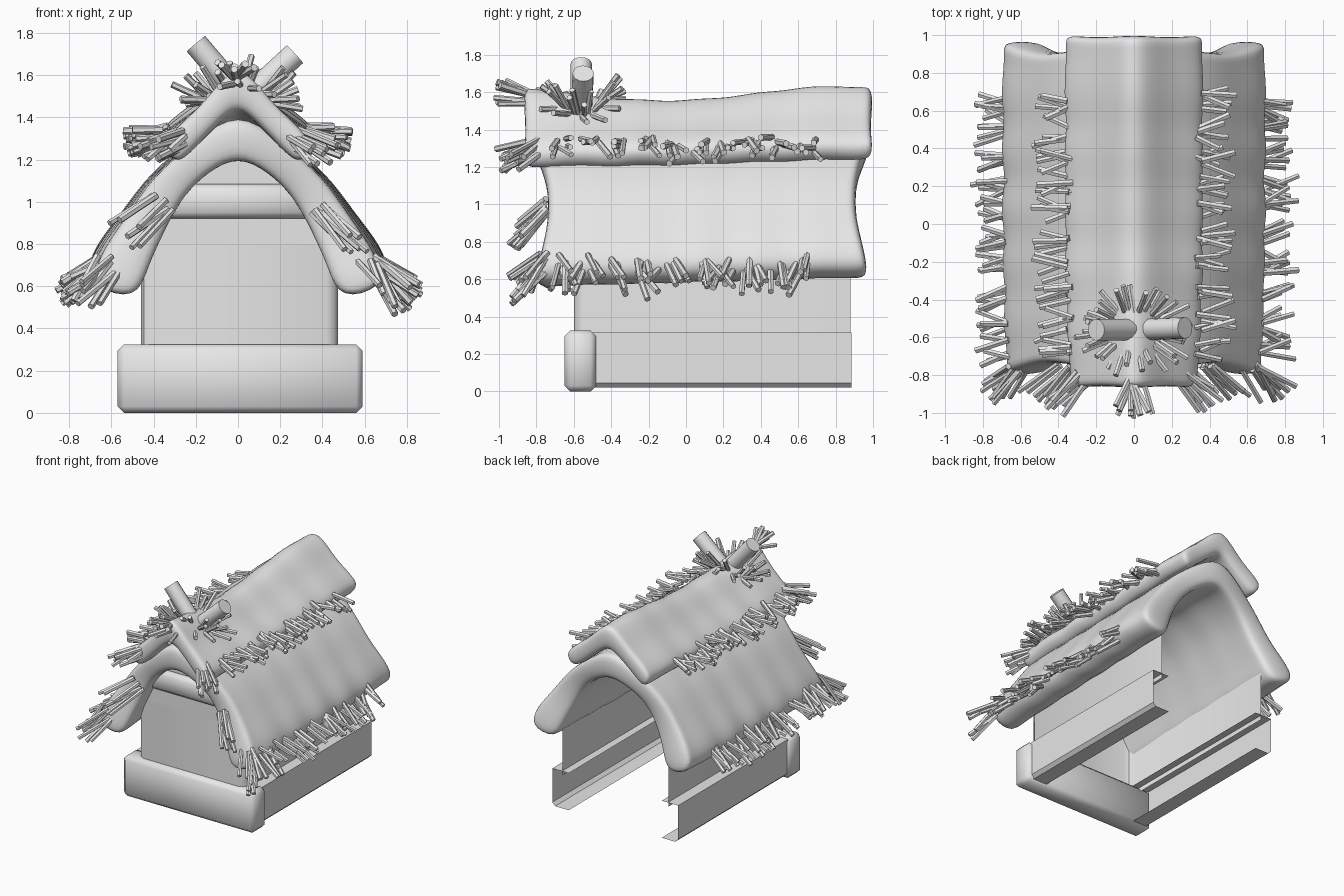
import bpy, bmesh, math, random
from mathutils import Vector

random.seed(4)
cube = bpy.data.objects.get("Cube")
if cube:
    bpy.data.objects.remove(cube)

mat = bpy.data.materials.new("plain grey")
mat.use_nodes = True
grey = (0.8, 0.8, 0.8, 1)
mat.diffuse_color = grey
mat.node_tree.nodes["Principled BSDF"].inputs["Base Color"].default_value = grey


def finish(name, bm, angle=40, recalc=True):
    if recalc:
        bmesh.ops.recalc_face_normals(bm, faces=bm.faces)
    mesh = bpy.data.meshes.new(name)
    bm.to_mesh(mesh)
    bm.free()
    mesh.materials.append(mat)
    for p in mesh.polygons:
        p.use_smooth = True
    mesh.set_sharp_from_angle(angle=math.radians(angle))
    ob = bpy.data.objects.new(name, mesh)
    bpy.context.collection.objects.link(ob)
    return ob


def box(name, lo, hi, bevel):
    bm = bmesh.new()
    bmesh.ops.create_cube(bm, size=1)
    for v in bm.verts:
        v.co = [l + (c + 0.5) * (h - l) for c, l, h in zip(v.co, lo, hi)]
    ob = finish(name, bm, 180)
    mod = ob.modifiers.new("soft edges", "BEVEL")
    mod.width, mod.segments = bevel, 1
    return ob


def sheet(name, path, offset):
    """Open ribbon made by sweeping a path along an offset."""
    bm = bmesh.new()
    a = [bm.verts.new(p) for p in path]
    b = [bm.verts.new(Vector(p) + Vector(offset)) for p in path]
    for i in range(len(path) - 1):
        bm.faces.new((a[i], a[i + 1], b[i + 1], b[i]))
    return finish(name, bm, recalc=False)


# Plinth: front beam and open side channels
box("front_plinth", (-0.57, -0.65, 0), (0.59, -0.48, 0.325), 0.03)
channel = [(0.41, 0.315), (0.555, 0.315), (0.555, 0.045), (0.53, 0.02), (0.41, 0.02)]
for side, label in ((1, "left"), (-1, "right")):
    path = [(side * x + 0.005, -0.5, z) for x, z in channel]
    sheet(label + "_plinth", path[::-side], (0, 1.385, 0))

# Thin walls, open at the back, with rounded front corners
plan = [(-0.46, 0.88), (-0.46, -0.55), (-0.445, -0.585), (-0.41, -0.6),
        (0.42, -0.6), (0.455, -0.585), (0.475, -0.55), (0.475, 0.88)]
sheet("walls", [(x, y, 0.28) for x, y in plan], (0, 0, 0.52))

# Gable panel and its beam
bm = bmesh.new()
gable = [(-0.42, 0.8), (0.42, 0.8), (0.36, 1.02), (0.2, 1.2), (0, 1.28), (-0.2, 1.2), (-0.36, 1.02)]
bm.faces.new([bm.verts.new((x, -0.6, z)) for x, z in gable])
finish("gable_panel", bm, recalc=False)
box("gable_beam", (-0.42, -0.65, 0.92), (0.42, -0.57, 1.085), 0.03)


def thatch(name, outer, inner, y0, y1, sag, pinch, taper):
    """Thick wavy roof layer from half profiles running ridge to eave."""
    def full(half):
        return [(-x, z) for x, z in half[:0:-1]] + list(half)
    out, inn = full(outer), full(inner)
    n, rows = len(out), 13
    bm = bmesh.new()
    rings = []
    for r in range(rows):
        t = r / (rows - 1)
        if r in (1, rows - 2):
            t = 0.035 if r == 1 else 0.965
        wave = random.uniform(0.02, 0.04) * math.cos(r * math.pi)
        narrow = 1 - taper * max(0, 1 - t * 3)
        dip = sag * math.sin(math.pi * min(1, t * 1.25))
        ring = []
        for skin in (out, inn):
            row = []
            for i, (x, z) in enumerate(skin):
                k = abs(i - n // 2) / (n // 2)
                y = y0 + (y1 - y0) * t
                # the slope is drawn in halfway down at both ends
                if t < 0.1 or t > 0.9:
                    y += pinch * math.sin(math.pi * k) ** 2 * (1 if t < 0.5 else -1)
                grow = narrow * (1 + wave * k ** 3 * (skin is out))
                z += 0.05 * t * k - dip * (1 - k) + wave * 0.25
                row.append(bm.verts.new((x * grow, y, z)))
            ring.append(row)
        rings.append(ring)
    for a, b in zip(rings, rings[1:]):
        for s in (0, 1):
            for i in range(n - 1):
                bm.faces.new((a[s][i], a[s][i + 1], b[s][i + 1], b[s][i]))
        for i in (0, n - 1):
            bm.faces.new((a[0][i], a[1][i], b[1][i], b[0][i]))
    for (o, q) in (rings[0], rings[-1]):
        for i in range(n - 1):
            bm.faces.new((o[i], o[i + 1], q[i + 1], q[i]))
    ob = finish(name, bm, 180)
    mod = ob.modifiers.new("round", "SUBSURF")
    mod.levels = mod.render_levels = 2


thatch("lower_roof",
       [(0, 1.44), (0.2, 1.30), (0.42, 1.12), (0.55, 0.92), (0.68, 0.75), (0.72, 0.59)],
       [(0, 1.22), (0.14, 1.15), (0.27, 1.03), (0.36, 0.86), (0.44, 0.69), (0.49, 0.53)],
       -0.81, 0.98, 0.01, 0.08, 0.03)
thatch("upper_roof",
       [(0, 1.65), (0.09, 1.58), (0.19, 1.46), (0.30, 1.37), (0.39, 1.27)],
       [(0, 1.47), (0.1, 1.38), (0.18, 1.30), (0.26, 1.22), (0.32, 1.18)],
       -0.87, 1.00, 0.08, 0.01, 0.08)


def rod(bm, start, direction, length, radius, sides=6):
    d = Vector(direction).normalized()
    rot = d.to_track_quat("Z", "Y").to_matrix().to_4x4()
    rot.translation = Vector(start) + d * length / 2
    bmesh.ops.create_cone(bm, cap_ends=True, segments=sides, radius1=radius,
                          radius2=radius, depth=length, matrix=rot)


def jitter(v, amount):
    return Vector(v) + Vector([random.uniform(-a, a) for a in amount])


def tuft(bm, root, direction, count, spread, scatter, length=0.19):
    for _ in range(count):
        rod(bm, jitter(root, scatter), jitter(direction, spread),
            length * random.uniform(0.8, 1.15), random.uniform(0.015, 0.019))


# Straw along both eaves and both gable edges
for side, label in ((1, "left"), (-1, "right")):
    low, high = bmesh.new(), bmesh.new()
    for i in range(10):
        y = -0.66 + i * 0.145
        tuft(low, (side * 0.66, y, 0.69), (side * 0.75, 0, -0.55), 5,
             (0.15, 0.4, 0.2), (0.02, 0.05, 0.05), 0.2)
        tuft(high, (side * 0.34, y, 1.32), (side * 0.9, 0, -0.2), 5,
             (0.1, 0.4, 0.25), (0.02, 0.05, 0.04), 0.17)
    tuft(low, (side * 0.61, -0.76, 0.69), (side * 0.55, -0.5, -0.6), 10,
         (0.3, 0.25, 0.2), (0.06, 0.02, 0.06), 0.25)
    tuft(low, (side * 0.36, -0.75, 0.98), (side * 0.6, -0.55, -0.55), 6,
         (0.15, 0.1, 0.1), (0.06, 0.01, 0.05), 0.29)
    tuft(high, (side * 0.25, -0.80, 1.31), (side * 0.65, -0.65, -0.35), 11,
         (0.25, 0.25, 0.2), (0.06, 0.03, 0.05), 0.23)
    finish(label + "_lower_straw", low)
    finish(label + "_upper_straw", high)

# Straw on the ridge front and around the horns
bm = bmesh.new()
tuft(bm, (0, -0.82, 1.56), (0, -1, 0.15), 9, (0.6, 0.1, 0.35), (0.06, 0.02, 0.03))
for i in range(36):
    a = i * math.tau / 36
    c, s = math.cos(a), math.sin(a)
    rise = (-0.05, 0.45, 1.0)[i % 3]
    rod(bm, (c * 0.13, -0.56 + s * 0.09, 1.56 - abs(c) * 0.09),
        jitter((c, s * 0.8, rise), (0.15, 0.15, 0.15)), random.uniform(0.14, 0.21), 0.016)
finish("ridge_straw", bm)

# Pair of stubby ridge horns
for label, tip in (("left", (0.27, -0.55, 1.70)), ("right", (-0.2, -0.56, 1.75))):
    bm = bmesh.new()
    start = Vector((0.03, -0.56, 1.48))
    axis = Vector(tip) - start
    rod(bm, start, axis, axis.length, 0.057, 16)
    finish(label + "_horn", bm)
